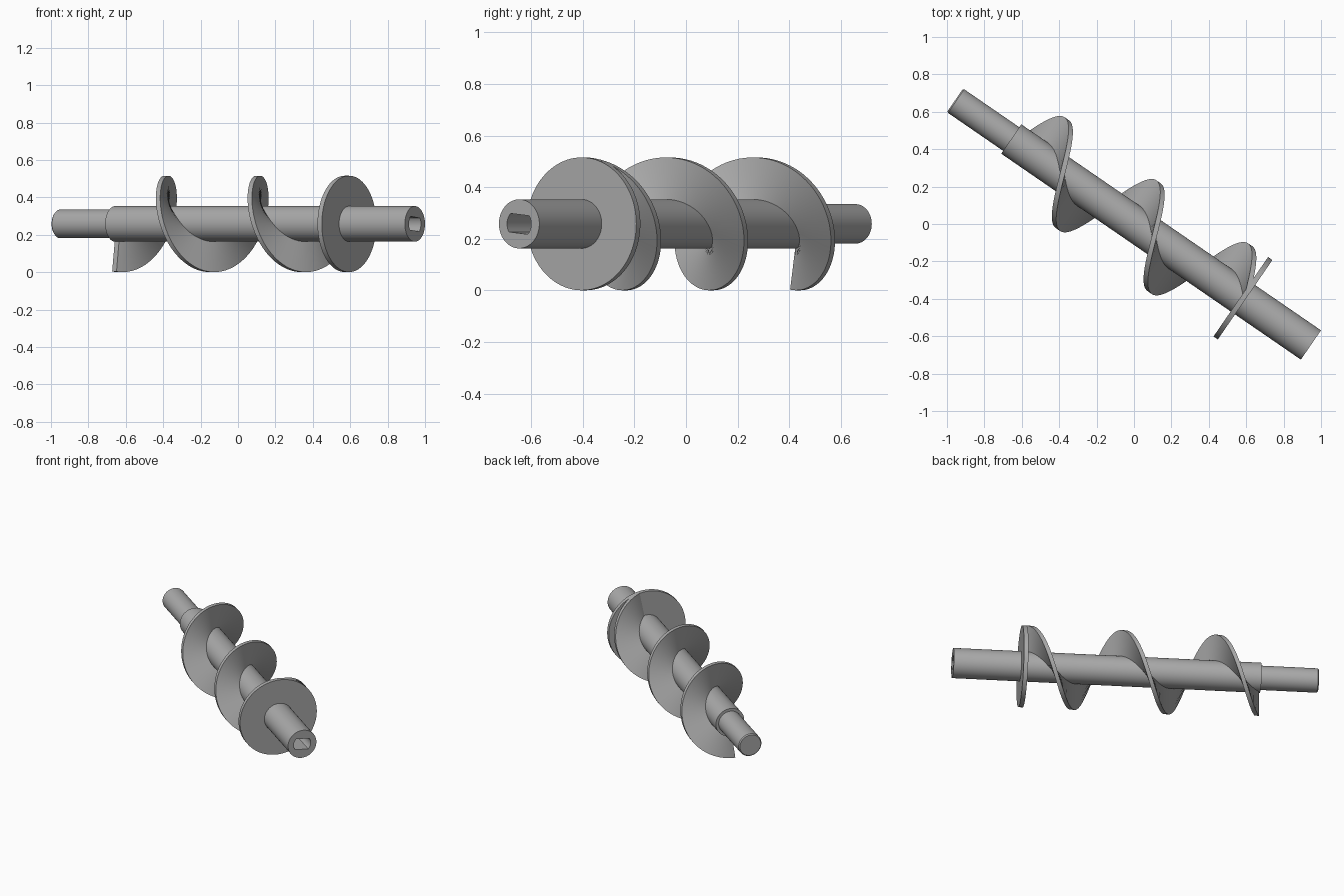
import bpy, bmesh, math
from mathutils import Matrix, Vector

cube = bpy.data.objects.get("Cube")
if cube:
    bpy.data.objects.remove(cube, do_unlink=True)

metal = bpy.data.materials.new("grey metal")
metal.use_nodes = True
GREY = (0.4, 0.4, 0.4, 1)
metal.diffuse_color = GREY
metal.node_tree.nodes["Principled BSDF"].inputs["Base Color"].default_value = GREY

# Local frame: x runs along the shaft from its thin end, y sideways, z up
FRAME = Matrix.Translation((-0.957, 0.661, 0.258)) @ Matrix.Rotation(math.radians(-34.5), 4, 'Z')
LENGTH, SHAFT_R, FLIGHT_R = 2.309, 0.095, 0.2575
THICK, PITCH = 0.028, 0.595


def skin(name, rings, closed=False):
    """Join equal rings of points with quads, capping both ends."""
    bm = bmesh.new()
    loops = [[bm.verts.new(p) for p in ring] for ring in rings]
    for a, b in zip(loops, loops[1:]):
        for i in range(len(a)):
            j = (i + 1) % len(a)
            bm.faces.new((a[i], a[j], b[j], b[i]))
    bm.faces.new(loops[0])
    bm.faces.new(loops[-1])
    bmesh.ops.recalc_face_normals(bm, faces=bm.faces)
    mesh = bpy.data.meshes.new(name)
    bm.to_mesh(mesh)
    bm.free()
    mesh.materials.append(metal)
    obj = bpy.data.objects.new(name, mesh)
    obj.matrix_world = FRAME
    bpy.context.collection.objects.link(obj)
    return obj


def turned(name, profile, sides=72):
    """Lathe (position, radius) pairs around the shaft axis."""
    turn = [math.tau * i / sides for i in range(sides)]
    return skin(name, [[(s, r * math.cos(t), r * math.sin(t)) for t in turn] for s, r in profile])


def activate(obj):
    bpy.ops.object.select_all(action='DESELECT')
    obj.select_set(True)
    bpy.context.view_layer.objects.active = obj


# Stepped shaft with a slightly eased thin end
shaft = turned("shaft", [(0, 0.07), (0.007, 0.0765), (0.365, 0.0765),
                         (0.365, SHAFT_R), (LENGTH, SHAFT_R)])

# Drive socket: a round hole with two flats
half_flat, hole_r = 0.036, 0.057
arc = math.asin(half_flat / hole_r)
outline = []
for side in (0, math.pi):
    for i in range(9):
        a = side + arc * (i / 4 - 1) - math.radians(6)
        outline.append((hole_r * math.cos(a), hole_r * math.sin(a)))
cutter = skin("socket_cutter", [[(s, y, z) for y, z in outline]
                                for s in (LENGTH - 0.2, LENGTH + 0.05)])
cutter.hide_render = True
activate(shaft)
cut = shaft.modifiers.new("socket", 'BOOLEAN')
cut.operation, cut.solver, cut.object = 'DIFFERENCE', 'EXACT', cutter
bpy.ops.object.modifier_apply(modifier=cut.name)
bpy.data.objects.remove(cutter, do_unlink=True)

# Round collar that closes the flight
COLLAR = 1.868
collar = turned("collar_disc", [(COLLAR - THICK / 2, FLIGHT_R), (COLLAR + THICK / 2, FLIGHT_R)], 96)

# Helical flight from the shaft step to the collar
start = 0.385
steps = 220
inner = SHAFT_R - 0.01
rings = []
for i in range(steps + 1):
    s = start + (COLLAR - start) * i / steps
    a = math.radians(-98.5) + math.tau * (s - start) / PITCH
    out = Vector((0, math.cos(a), math.sin(a)))
    section = [(-1, inner), (-1, FLIGHT_R), (1, FLIGHT_R), (1, inner)]
    rings.append([out * r + Vector((s + k * THICK / 2, 0, 0)) for k, r in section])
flight = skin("helical_flight", rings)

for obj in (shaft, collar, flight):
    activate(obj)
    bpy.ops.object.shade_smooth_by_angle(angle=math.radians(30))
